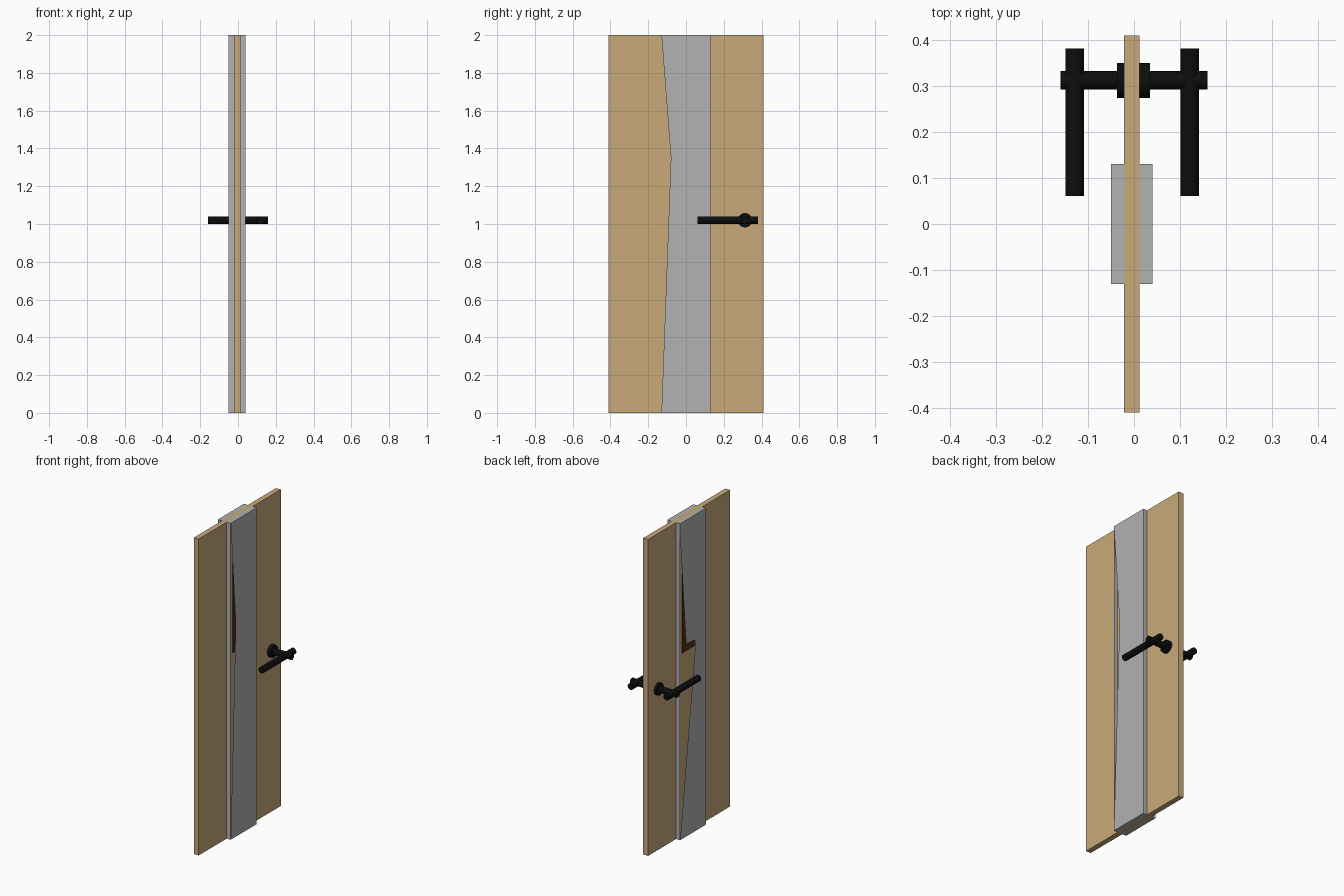
import bpy, bmesh, math
from mathutils import Matrix

if "Cube" in bpy.data.objects:
    bpy.data.objects.remove(bpy.data.objects["Cube"])


def material(name, rgb):
    m = bpy.data.materials.new(name)
    m.diffuse_color = (*rgb, 1)
    m.use_nodes = True
    m.node_tree.nodes["Principled BSDF"].inputs["Base Color"].default_value = m.diffuse_color
    return m


wood = material("tan wood", (0.578, 0.402, 0.195))
grey = material("grey metal", (0.445, 0.445, 0.445))
black = material("black metal", (0.004, 0.004, 0.004))
brown = material("dark brown", (0.09, 0.026, 0.006))


def finish(name, bm, mat):
    me = bpy.data.meshes.new(name)
    bm.to_mesh(me)
    bm.free()
    me.materials.append(mat)
    ob = bpy.data.objects.new(name, me)
    bpy.context.collection.objects.link(ob)
    return ob


def box(name, lo, hi, mat):
    bm = bmesh.new()
    bmesh.ops.create_cube(bm, size=1)
    for v in bm.verts:
        for i in range(3):
            v.co[i] = lo[i] if v.co[i] < 0 else hi[i]
    return finish(name, bm, mat)


def rod(name, axis, a, b, centre, r, mat):
    """Cylinder along x or y, from a to b, centred on the other two coordinates."""
    bm = bmesh.new()
    bmesh.ops.create_cone(bm, cap_ends=True, segments=24, radius1=r, radius2=r, depth=b - a)
    mid = (a + b) / 2
    if axis == 'x':
        rot, loc = Matrix.Rotation(math.pi / 2, 4, 'Y'), (mid, *centre)
    else:
        rot, loc = Matrix.Rotation(math.pi / 2, 4, 'X'), (centre[0], mid, centre[1])
    bm.transform(Matrix.Translation(loc) @ rot)
    for f in bm.faces:
        f.smooth = len(f.verts) == 4
    for e in bm.edges:
        e.smooth = e.calc_face_angle(0) < 0.6
    return finish(name, bm, mat)


def panel_shell(name, x_in, x_out, outline):
    """Raised panel: full rim around the strip, cut-away outer face."""
    bm = bmesh.new()
    side = 1 if x_out > x_in else -1
    c = [(-0.13, 0), (0.13, 0), (0.13, 2), (-0.13, 2)]
    for i in range(4):
        (y0, z0), (y1, z1) = c[i], c[(i + 1) % 4]
        pts = [(x_in, y0, z0), (x_in, y1, z1), (x_out, y1, z1), (x_out, y0, z0)]
        bm.faces.new([bm.verts.new(p) for p in (pts if side > 0 else pts[::-1])])
    face = bm.faces.new([bm.verts.new((x_out, y, z)) for y, z in outline])
    face.normal_update()
    if face.normal.x * side < 0:
        face.normal_flip()
    return finish(name, bm, grey)


# door slab and dark inset plates under the raised panels
box("door_slab", (-0.022, -0.41, 0), (0.012, 0.41, 2), wood)
box("inset_plate", (-0.023, -0.07, 1.15), (0.013, 0.07, 1.9), brown)

# raised centre panels, each with its notched edge
panel_shell("right_panel", 0.012, 0.04,
            [(-0.13, 0), (0.13, 0), (0.13, 2), (-0.13, 2), (-0.08, 1.35)])
panel_shell("left_panel", -0.022, -0.05,
            [(0.13, 0), (-0.02, 1.16), (-0.02, 1.21), (0.07, 1.215),
             (0.13, 1.92), (0.13, 2), (-0.13, 2), (-0.13, 0)])

# handles
Y, Z = 0.312, 1.02
rod("left_rose", 'x', -0.037, -0.022, (Y, Z), 0.038, black)
rod("right_rose", 'x', 0.012, 0.035, (Y, Z), 0.038, black)
rod("left_spindle", 'x', -0.16, -0.022, (Y, Z), 0.02, black)
rod("right_spindle", 'x', 0.012, 0.16, (Y, Z), 0.02, black)
rod("left_lever", 'y', 0.061, 0.381, (-0.129, Z), 0.02, black)
rod("right_lever", 'y', 0.061, 0.381, (0.121, Z), 0.02, black)
